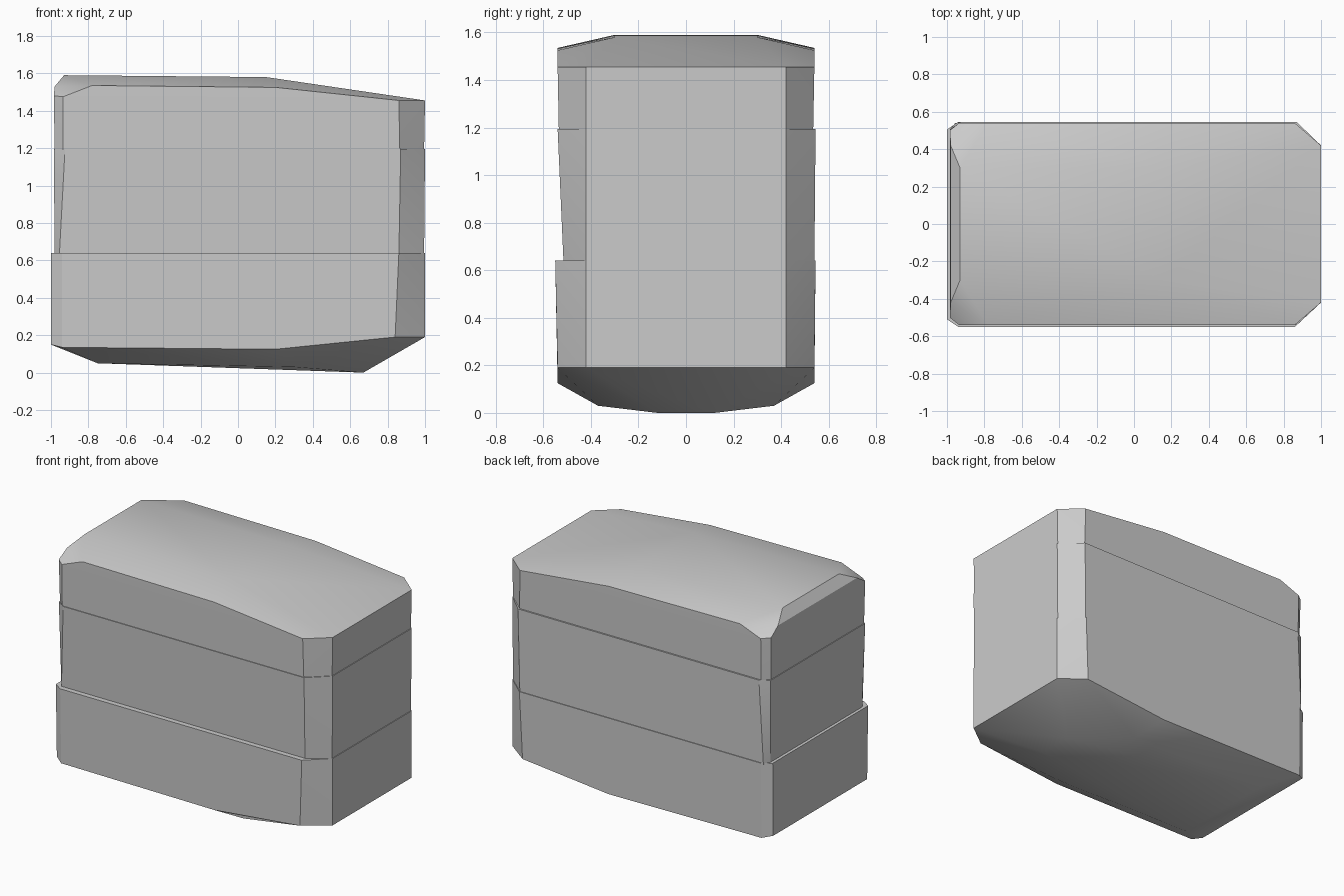
import bpy, bmesh, math

if "Cube" in bpy.data.objects:
    bpy.data.objects.remove(bpy.data.objects["Cube"], do_unlink=True)

stone = bpy.data.materials.new("grey stone")
stone.use_nodes = True
grey = (0.6, 0.6, 0.6, 1)
stone.diffuse_color = grey
stone.node_tree.nodes["Principled BSDF"].inputs["Base Color"].default_value = grey


def outline(z, left, right, front, back, corner_x, left_corner):
    """Half-plan corners of a slab with wide right chamfers, front and back."""
    pts = []
    for y, s in ((front, -1), (back, 1)):
        pts += [(left, y - s * 0.04, z), (left_corner, y, z),
                (corner_x, y, z), (right, s * 0.42, z)]
    return pts


def pairs(*pts):
    """Each point together with its twin across the long axis."""
    return [(x, s * y, z) for x, y, z in pts for s in (-1, 1)]


def slab(name, points):
    bm = bmesh.new()
    for p in points:
        bm.verts.new(p)
    hull = bmesh.ops.convex_hull(bm, input=bm.verts[:])
    loose = set(hull["geom_interior"]) | set(hull["geom_unused"])
    bmesh.ops.delete(bm, geom=[v for v in loose if isinstance(v, bmesh.types.BMVert)],
                     context='VERTS')
    bmesh.ops.dissolve_limit(bm, angle_limit=math.radians(0.8),
                             verts=bm.verts[:], edges=bm.edges[:])
    bmesh.ops.recalc_face_normals(bm, faces=bm.faces[:])
    mesh = bpy.data.meshes.new(name)
    bm.to_mesh(mesh)
    bm.free()
    mesh.materials.append(stone)
    obj = bpy.data.objects.new(name, mesh)
    bpy.context.collection.objects.link(obj)
    bpy.ops.object.select_all(action='DESELECT')
    obj.select_set(True)
    bpy.context.view_layer.objects.active = obj
    bpy.ops.object.shade_smooth_by_angle(angle=math.radians(28))


# Lower layer with the sloping underside
slab("lower_rock_layer",
     outline(0.64, -1.0, 1.0, -0.55, 0.545, 0.86, -0.94)
     + pairs((-1.0, 0.5, 0.15), (-0.94, 0.54, 0.135), (0.2, 0.54, 0.125),
             (0.84, 0.54, 0.19), (1.0, 0.42, 0.19),
             (-0.75, 0.37, 0.05), (0.3, 0.37, 0.03),
             (0.5, 0.12, 0.005), (0.67, 0.12, 0.0)))

# Middle layer, tapering slightly toward its foot
slab("middle_rock_layer",
     outline(0.63, -0.98, 0.995, -0.515, 0.54, 0.86, -0.955)
     + outline(1.195, -0.985, 1.0, -0.54, 0.545, 0.87, -0.925))

# Upper layer with the crowned top
slab("upper_rock_layer",
     outline(1.19, -0.98, 0.995, -0.535, 0.535, 0.865, -0.935)
     + pairs((-0.985, 0.5, 1.48), (-0.935, 0.54, 1.475), (-0.78, 0.54, 1.535),
             (0.2, 0.54, 1.525), (0.86, 0.54, 1.455), (1.0, 0.42, 1.455),
             (-0.98, 0.42, 1.53), (-0.93, 0.3, 1.59), (0.15, 0.3, 1.58)))
